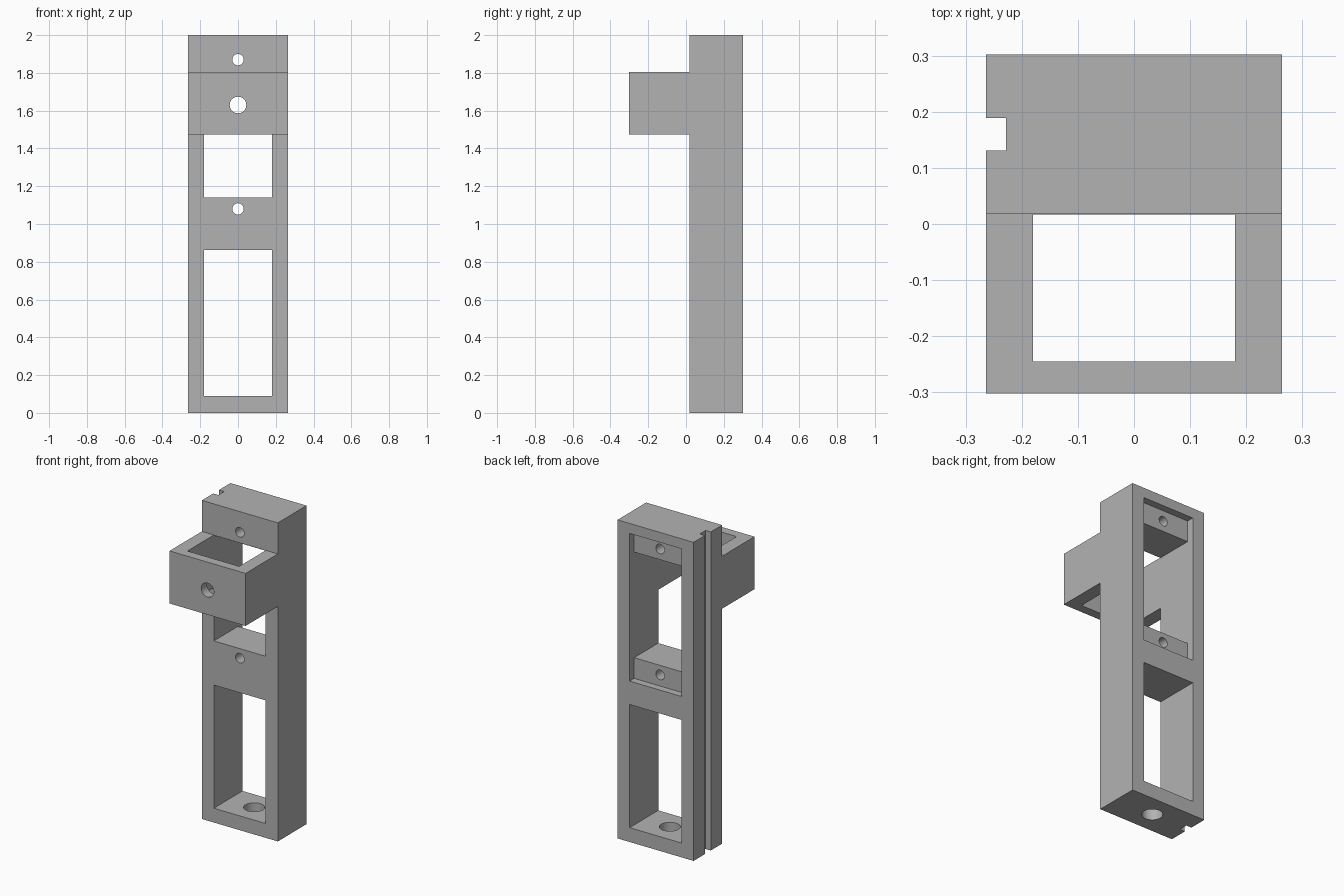
import bpy
import bmesh
import math
from mathutils import Matrix, Vector

cube = bpy.data.objects.get("Cube")
if cube:
    bpy.data.objects.remove(cube, do_unlink=True)

HALF_W = 0.264                     # half width of the body
INNER_W = 0.18                     # half width of every opening
FRONT, BACK = 0.018, 0.302         # column depth
BOX_Z = (1.475, 1.805)             # projecting box height

grey = bpy.data.materials.new("plain grey")
grey.use_nodes = True
colour = (0.45, 0.45, 0.45, 1)
grey.diffuse_color = colour
grey.node_tree.nodes["Principled BSDF"].inputs["Base Color"].default_value = colour


def make_object(name, bm):
    bmesh.ops.recalc_face_normals(bm, faces=bm.faces)
    mesh = bpy.data.meshes.new(name)
    bm.to_mesh(mesh)
    bm.free()
    mesh.materials.append(grey)
    obj = bpy.data.objects.new(name, mesh)
    bpy.context.collection.objects.link(obj)
    return obj


def extrude_side_profile(name, half_width, points):
    """Extrude a (y, z) outline across the width."""
    bm = bmesh.new()
    face = bm.faces.new([bm.verts.new((-half_width, y, z)) for y, z in points])
    new = bmesh.ops.extrude_face_region(bm, geom=[face])["geom"]
    verts = [g for g in new if isinstance(g, bmesh.types.BMVert)]
    bmesh.ops.translate(bm, verts=verts, vec=(2 * half_width, 0, 0))
    return make_object(name, bm)


def box(name, low, high):
    low, high = Vector(low), Vector(high)
    bm = bmesh.new()
    bmesh.ops.create_cube(bm, size=1, matrix=Matrix.Translation((low + high) / 2)
                          @ Matrix.Diagonal((high - low).to_4d()))
    return make_object(name, bm)


def cylinder(name, centre, radius, depth, along_y):
    turn = Matrix.Rotation(math.pi / 2 if along_y else 0, 4, 'X')
    bm = bmesh.new()
    bmesh.ops.create_cone(bm, cap_ends=True, segments=32, radius1=radius, radius2=radius,
                          depth=depth, matrix=Matrix.Translation(centre) @ turn)
    return make_object(name, bm)


# Column with the projecting box, as one outline
frame = extrude_side_profile("mount_frame", HALF_W, [
    (FRONT, 0), (BACK, 0), (BACK, 2), (FRONT, 2), (FRONT, BOX_Z[1]),
    (-BACK, BOX_Z[1]), (-BACK, BOX_Z[0]), (FRONT, BOX_Z[0])])

# Upper window joined to the open shaft of the box
lip_y, lip_z = FRONT - 0.001, BOX_Z[1] - 0.002
cutters = [extrude_side_profile("upper_window_cutter", INNER_W, [
    (-0.245, 1.3), (lip_y - 0.1, 1.3), (lip_y - 0.1, 1.14), (0.4, 1.14),
    (0.4, lip_z), (lip_y, lip_z), (lip_y, 1.9), (-0.245, 1.9)])]

# Lower window, shallow rear recess and full-height side groove
cutters += [
    box("lower_window_cutter", (-INNER_W, -0.1, 0.09), (INNER_W, 0.4, 0.863)),
    box("rear_recess_cutter", (-INNER_W, 0.257, 1.01), (INNER_W, 0.4, 1.937)),
    box("side_groove_cutter", (-0.4, 0.131, -0.1), (-0.228, 0.189, 2.1)),
]

# Screw holes, box hole and base hole
for z in (1.08, 1.87):
    cutters.append(cylinder("screw_hole_cutter", (0, 0.16, z), 0.03, 0.5, True))
cutters.append(cylinder("box_hole_cutter", (0, -0.27, 1.63), 0.044, 0.2, True))
cutters.append(cylinder("base_hole_cutter", (0, 0.16, 0.04), 0.06, 0.3, False))

# Cut every opening, then discard the cutters
bpy.ops.object.select_all(action='DESELECT')
frame.select_set(True)
bpy.context.view_layer.objects.active = frame
for cutter in cutters:
    cutter.hide_render = True
    mod = frame.modifiers.new("cut", 'BOOLEAN')
    mod.operation = 'DIFFERENCE'
    mod.solver = 'EXACT'
    mod.object = cutter
    bpy.ops.object.modifier_apply(modifier=mod.name)
    bpy.data.objects.remove(cutter, do_unlink=True)

bpy.ops.object.shade_smooth_by_angle(angle=math.radians(30))
